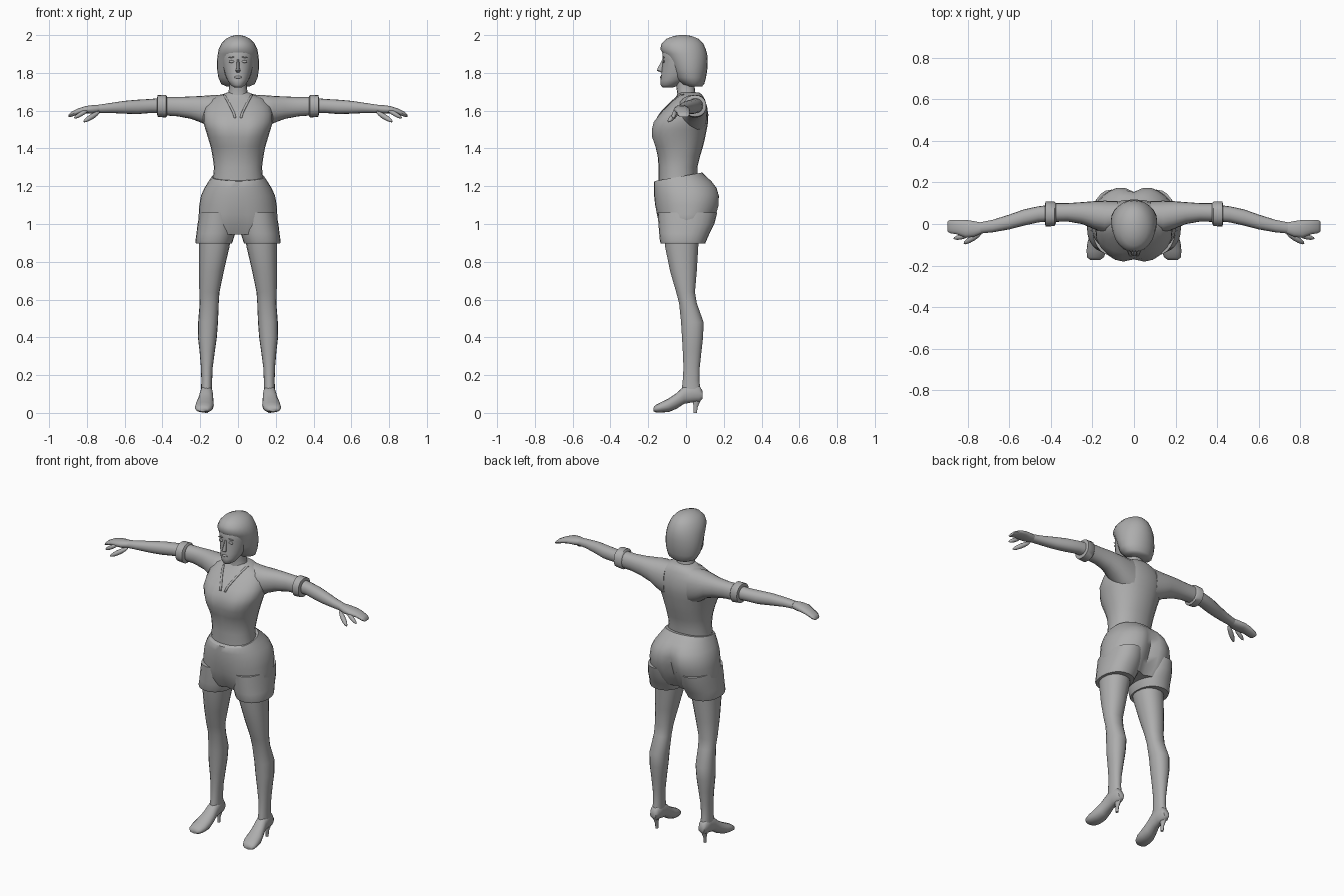
import bpy, bmesh, math

grey = bpy.data.materials.new("plain grey")
grey.diffuse_color = (0.42, 0.42, 0.42, 1)


def finish(ob, mirror=False, angle=50):
    ob.data.materials.append(grey)
    bpy.ops.object.select_all(action='DESELECT')
    ob.select_set(True)
    bpy.context.view_layer.objects.active = ob
    bpy.ops.object.shade_smooth_by_angle(angle=math.radians(angle))
    if mirror:
        ob.modifiers.new("mirror", 'MIRROR').use_axis[0] = True
    return ob


def loft(name, axis, rings, mirror=False, n=24, power=2.2, tilt=0):
    """Ring: t, a0, a1, b0, b1, [front cleft, back cleft]; a, b, t are x,y,z / y,z,x / x,z,y."""
    bm = bmesh.new()
    loops = []
    for r in rings:
        t, a0, a1, b0, b1 = r[:5]
        cf, cb = (r[5:] + (0, 0))[:2]
        loop = []
        for i in range(n):
            c, s = (f(2 * math.pi * i / n) for f in (math.cos, math.sin))
            a = (a0 + a1) / 2 + (a1 - a0) / 2 * math.copysign(abs(c) ** (2 / power), c)
            b = (b0 + b1) / 2 + (b1 - b0) / 2 * math.copysign(abs(s) ** (2 / power), s)
            dip = math.exp(-(a / 0.04) ** 2) * abs(s)
            b += dip * (cf if s < 0 else -cb)
            co = {'z': (a, b, t + (tilt * b if r is rings[-1] else 0)),
                  'x': (t, a, b), 'y': (a, t, b)}[axis]
            loop.append(bm.verts.new(co))
        loops.append(loop)
    for p, q in zip(loops, loops[1:]):
        for i in range(n):
            j = (i + 1) % n
            bm.faces.new((p[i], p[j], q[j], q[i]))
    bm.faces.new(loops[0])
    bm.faces.new(loops[-1])
    bmesh.ops.recalc_face_normals(bm, faces=bm.faces)
    me = bpy.data.meshes.new(name)
    bm.to_mesh(me)
    bm.free()
    ob = bpy.data.objects.new(name, me)
    bpy.context.collection.objects.link(ob)
    return finish(ob, mirror)


def blob(name, loc, scale, rot=(0, 0, 0), mirror=False):
    bpy.ops.mesh.primitive_uv_sphere_add(segments=12, ring_count=8, radius=1,
                                         location=loc, scale=scale, rotation=rot)
    ob = bpy.context.object
    ob.name = name
    bpy.ops.object.transform_apply(location=True, rotation=True, scale=True)
    return finish(ob, mirror)


# Shirt body with bust
shirt = loft("shirt", 'z', [
    (1.22, -.135, .135, -.145, .06), (1.30, -.127, .127, -.145, .06),
    (1.36, -.135, .135, -.150, .075), (1.41, -.145, .145, -.168, .09, .008),
    (1.46, -.160, .160, -.188, .102, .018), (1.50, -.172, .172, -.190, .11, .022),
    (1.54, -.185, .185, -.178, .117, .018), (1.58, -.185, .185, -.145, .118, .008),
    (1.62, -.175, .175, -.105, .112), (1.66, -.145, .145, -.065, .10),
    (1.685, -.085, .085, -.045, .085), (1.695, -.06, .06, -.04, .07)])

# Sleeves and rolled cuffs
loft("sleeve", 'x', [
    (.08, -.03, .11, 1.47, 1.685), (.14, -.045, .112, 1.50, 1.682),
    (.19, -.025, .11, 1.535, 1.678), (.25, .0, .105, 1.557, 1.675),
    (.32, .012, .10, 1.57, 1.672), (.39, .01, .10, 1.575, 1.672)], True, 20)
loft("sleeve_cuff", 'x', [
    (.375, .005, .10, 1.572, 1.675), (.382, -.010, .107, 1.563, 1.684),
    (.425, -.012, .107, 1.568, 1.682), (.428, .002, .095, 1.58, 1.67)], True, 20)

# Bare arms with hands
loft("arm", 'x', [
    (.40, .012, .092, 1.586, 1.668), (.46, .008, .085, 1.588, 1.662),
    (.53, -.008, .07, 1.582, 1.658), (.60, -.026, .045, 1.584, 1.652),
    (.68, -.040, .02, 1.588, 1.640), (.74, -.046, .008, 1.588, 1.631)], True, 16)
loft("hand", 'x', [
    (.73, -.044, .006, 1.590, 1.631), (.77, -.062, .014, 1.584, 1.630),
    (.81, -.066, .020, 1.585, 1.624), (.85, -.050, .020, 1.578, 1.611),
    (.885, -.044, .019, 1.566, 1.592), (.897, -.036, .012, 1.565, 1.580)], True, 14)
blob("thumb", (.775, -.068, 1.568), (.058, .014, .014), (0, math.radians(28), math.radians(-32)), True)
blob("index_finger", (.83, -.062, 1.583), (.045, .012, .012), (0, math.radians(30), math.radians(-12)), True)

# Shorts: hips with seat, then two legs
loft("shorts_hips", 'z', [
    (.945, -.17, .17, -.125, .11, .02, .03), (1.0, -.212, .212, -.148, .148, .012, .04),
    (1.05, -.208, .208, -.158, .170, .006, .045), (1.10, -.205, .205, -.165, .185, .002, .042),
    (1.15, -.196, .196, -.169, .186, 0, .032), (1.19, -.178, .178, -.170, .172, 0, .02),
    (1.225, -.156, .156, -.168, .142, 0, .008), (1.257, -.139, .139, -.163, .085)],
    n=32, tilt=.18)
loft("shorts_leg", 'z', [
    (1.06, .015, .203, -.15, .165), (1.0, .012, .214, -.146, .15),
    (.95, .015, .22, -.142, .125), (.908, .028, .226, -.138, .106),
    (.898, .032, .223, -.134, .102), (.90, .045, .207, -.118, .068)], True)

# Bare legs
loft("leg", 'z', [
    (.95, .035, .207, -.118, .072), (.88, .045, .206, -.112, .066),
    (.75, .075, .206, -.085, .058), (.64, .098, .205, -.053, .048),
    (.58, .102, .203, -.037, .058), (.48, .106, .211, -.027, .094),
    (.40, .112, .212, -.022, .091), (.33, .122, .204, -.018, .083),
    (.24, .134, .196, -.014, .073), (.17, .137, .194, -.018, .071),
    (.11, .137, .196, -.025, .08)], True, 18)

# High-heeled shoes
loft("shoe", 'y', [
    (.088, .147, .187, .075, .115), (.07, .138, .196, .058, .145),
    (.03, .135, .198, .055, .155), (-.01, .132, .202, .048, .142),
    (-.05, .130, .212, .022, .105), (-.09, .128, .224, .005, .078),
    (-.13, .132, .228, .002, .058), (-.16, .145, .225, .003, .042),
    (-.172, .162, .212, .008, .028)], True, 16)
loft("shoe_heel", 'z', [
    (.10, .147, .187, .03, .088), (.06, .153, .181, .035, .076),
    (.03, .159, .175, .04, .062), (0, .159, .175, .04, .058)], True, 10)

# Neck and face
loft("neck", 'z', [
    (1.65, -.065, .065, -.055, .065), (1.69, -.052, .052, -.046, .05),
    (1.73, -.046, .046, -.052, .045), (1.79, -.048, .048, -.06, .05)], n=16)
loft("face", 'z', [
    (1.722, -.018, .018, -.122, -.07), (1.735, -.038, .038, -.134, -.04),
    (1.76, -.055, .055, -.135, 0), (1.79, -.068, .068, -.131, .04),
    (1.83, -.078, .078, -.127, .05), (1.87, -.083, .083, -.123, .05),
    (1.905, -.084, .084, -.126, .05), (1.94, -.074, .074, -.11, .05)], n=24, power=2)
loft("nose", 'z', [
    (1.803, -.008, .008, -.134, -.12), (1.812, -.013, .013, -.155, -.115),
    (1.825, -.009, .009, -.15, -.115), (1.87, -.006, .006, -.126, -.11)], n=8)
blob("eye", (.034, -.118, 1.86), (.015, .005, .007), mirror=True)
blob("eyebrow", (.035, -.119, 1.882), (.019, .005, .003), (0, math.radians(8), 0), True)
blob("lips", (0, -.131, 1.777), (.02, .007, .007))

# Bobbed hair: the front edge sweeps back towards the neck, crown overhangs the brow
loft("hair", 'z', [
    (1.728, -.06, .06, .01, .085), (1.74, -.088, .088, -.025, .096),
    (1.775, -.104, .104, -.06, .106), (1.82, -.111, .111, -.078, .113),
    (1.865, -.111, .111, -.098, .115), (1.90, -.107, .107, -.120, .112),
    (1.925, -.102, .102, -.136, .105), (1.955, -.088, .088, -.130, .092),
    (1.98, -.065, .065, -.105, .068), (1.995, -.035, .035, -.065, .03),
    (2.0, -.012, .012, -.035, .0)], n=24, power=2)

# V-neck collar strips laid onto the shirt
pts = [(.074, 1.684), (.055, 1.65), (.037, 1.615), (.022, 1.585), (.016, 1.56)]
verts = [(x + d, -.4, z) for x, z in pts for d in (-.006, .006)]
faces = [(2 * i, 2 * i + 1, 2 * i + 3, 2 * i + 2) for i in range(len(pts) - 1)]
me = bpy.data.meshes.new("collar")
me.from_pydata(verts, [], faces)
collar = bpy.data.objects.new("collar", me)
bpy.context.collection.objects.link(collar)
wrap = collar.modifiers.new("wrap", 'SHRINKWRAP')
wrap.target = shirt
wrap.wrap_method = 'PROJECT'
wrap.use_project_y = True
wrap.use_positive_direction = True
wrap.use_negative_direction = False
wrap.wrap_mode = 'ABOVE_SURFACE'
wrap.offset = .002
collar.modifiers.new("thickness", 'SOLIDIFY').thickness = .004
finish(collar, True)
